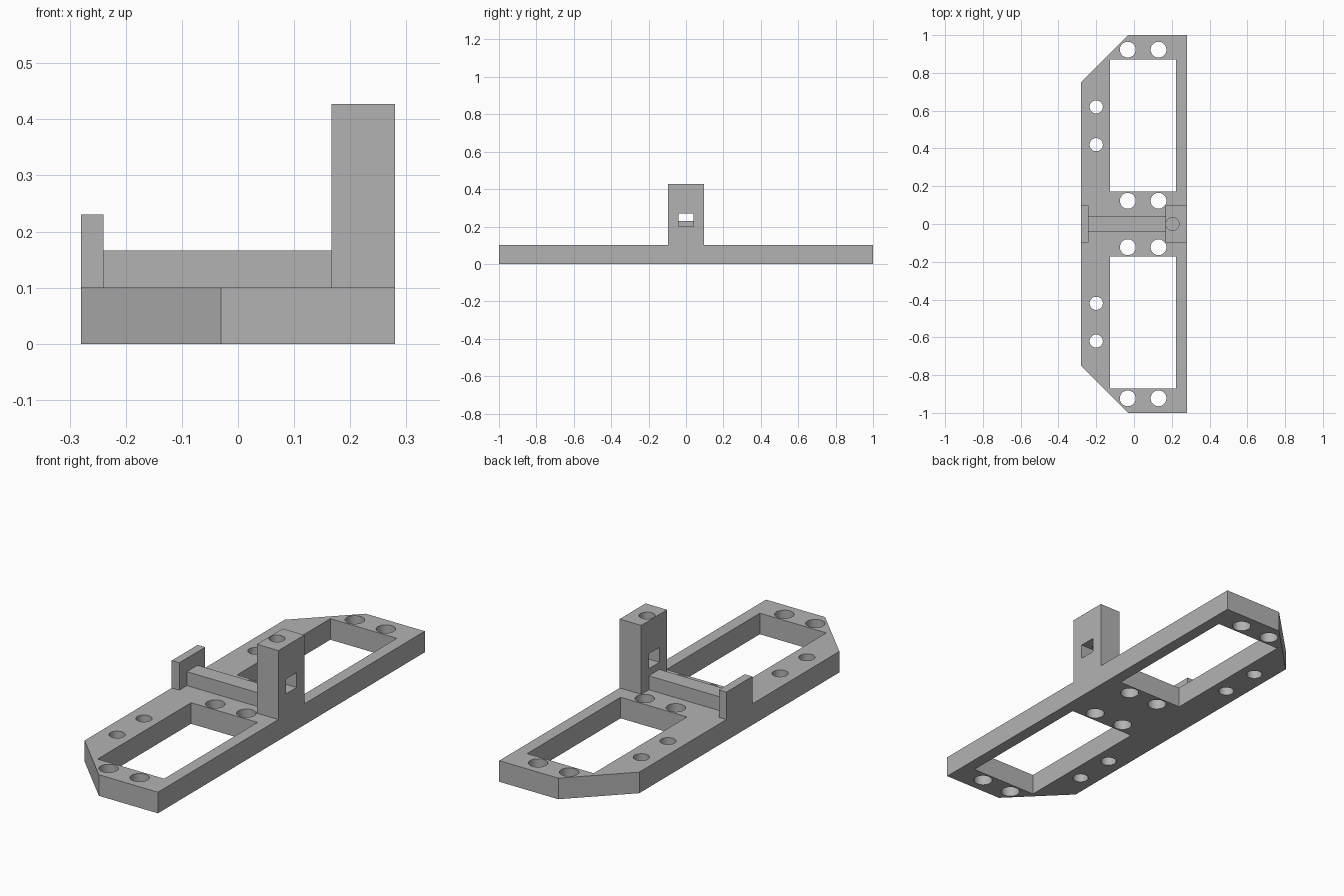
import bpy
import bmesh
from mathutils import Matrix, Vector

cube = bpy.data.objects.get("Cube")
if cube:
    bpy.data.objects.remove(cube, do_unlink=True)

grey = bpy.data.materials.new("plain grey")
grey.use_nodes = True
colour = (0.45, 0.45, 0.45, 1)
grey.diffuse_color = colour
grey.node_tree.nodes["Principled BSDF"].inputs["Base Color"].default_value = colour


def add_box(bm, low, high):
    low, high = Vector(low), Vector(high)
    place = Matrix.Translation((low + high) / 2) @ Matrix.Diagonal((*(high - low), 1))
    bmesh.ops.create_cube(bm, size=1, matrix=place)


def add_cylinder(bm, x, y, radius, bottom, top):
    bmesh.ops.create_cone(bm, cap_ends=True, segments=32, radius1=radius,
                          radius2=radius, depth=top - bottom,
                          matrix=Matrix.Translation((x, y, (bottom + top) / 2)))


def finish(bm, name):
    bmesh.ops.recalc_face_normals(bm, faces=bm.faces)
    mesh = bpy.data.meshes.new(name)
    bm.to_mesh(mesh)
    bm.free()
    mesh.materials.append(grey)
    ob = bpy.data.objects.new(name, mesh)
    bpy.context.collection.objects.link(ob)
    return ob


def box(name, low, high):
    bm = bmesh.new()
    add_box(bm, low, high)
    return finish(bm, name)


def cut(target, cutter):
    """Subtract the cutter from the target and remove the cutter."""
    mod = target.modifiers.new("cut", 'BOOLEAN')
    mod.operation = 'DIFFERENCE'
    mod.solver = 'EXACT'
    mod.object = cutter
    cutter.hide_render = True
    bpy.context.view_layer.update()
    graph = bpy.context.evaluated_depsgraph_get()
    mesh = bpy.data.meshes.new_from_object(target.evaluated_get(graph))
    target.modifiers.clear()
    target.data = mesh
    bpy.data.objects.remove(cutter, do_unlink=True)


THICK = 0.1
SIDE = 0.28
HALF = 0.097

# Base plate with two chamfered corners
outline = [(SIDE, -1), (SIDE, 1), (-0.03, 1), (-SIDE, 0.75), (-SIDE, -0.75), (-0.03, -1)]
bm = bmesh.new()
face = bm.faces.new([bm.verts.new((x, y, 0)) for x, y in outline])
raised = bmesh.ops.extrude_face_region(bm, geom=[face])["geom"]
bmesh.ops.translate(bm, vec=(0, 0, THICK),
                    verts=[v for v in raised if isinstance(v, bmesh.types.BMVert)])
plate = finish(bm, "base_plate")

# Windows and bolt holes, mirrored front to back
holes = [(x, y, 0.042) for x in (-0.033, 0.13) for y in (0.123, 0.923)]
holes += [(-0.2, y, 0.035) for y in (0.42, 0.62)]
bm = bmesh.new()
for side in (-1, 1):
    y1, y2 = sorted((side * 0.172, side * 0.872))
    add_box(bm, (-0.126, y1, -0.1), (0.223, y2, 0.2))
    for x, y, radius in holes:
        add_cylinder(bm, x, side * y, radius, -0.1, 0.2)
cut(plate, finish(bm, "plate_cutter"))

# Tower with a cross slot and a hole from the top down into it
tower = box("tower", (0.167, -HALF, THICK), (SIDE, HALF, 0.427))
cut(tower, box("slot_cutter", (0.1, -0.04, 0.2), (0.4, 0.04, 0.27)))
bm = bmesh.new()
add_cylinder(bm, 0.204, 0, 0.035, 0.235, 0.5)
cut(tower, finish(bm, "hole_cutter"))

# Rail between the tower and the end stop
rail = box("rail", (-0.24, -0.04, THICK), (0.167, 0.04, 0.166))
stop = box("end_stop", (-SIDE, -HALF, THICK), (-0.24, HALF, 0.23))

# Smooth hole walls, sharp edges elsewhere
for ob in bpy.context.view_layer.objects:
    ob.select_set(ob in (plate, tower))
bpy.context.view_layer.objects.active = plate
bpy.ops.object.shade_smooth_by_angle()
